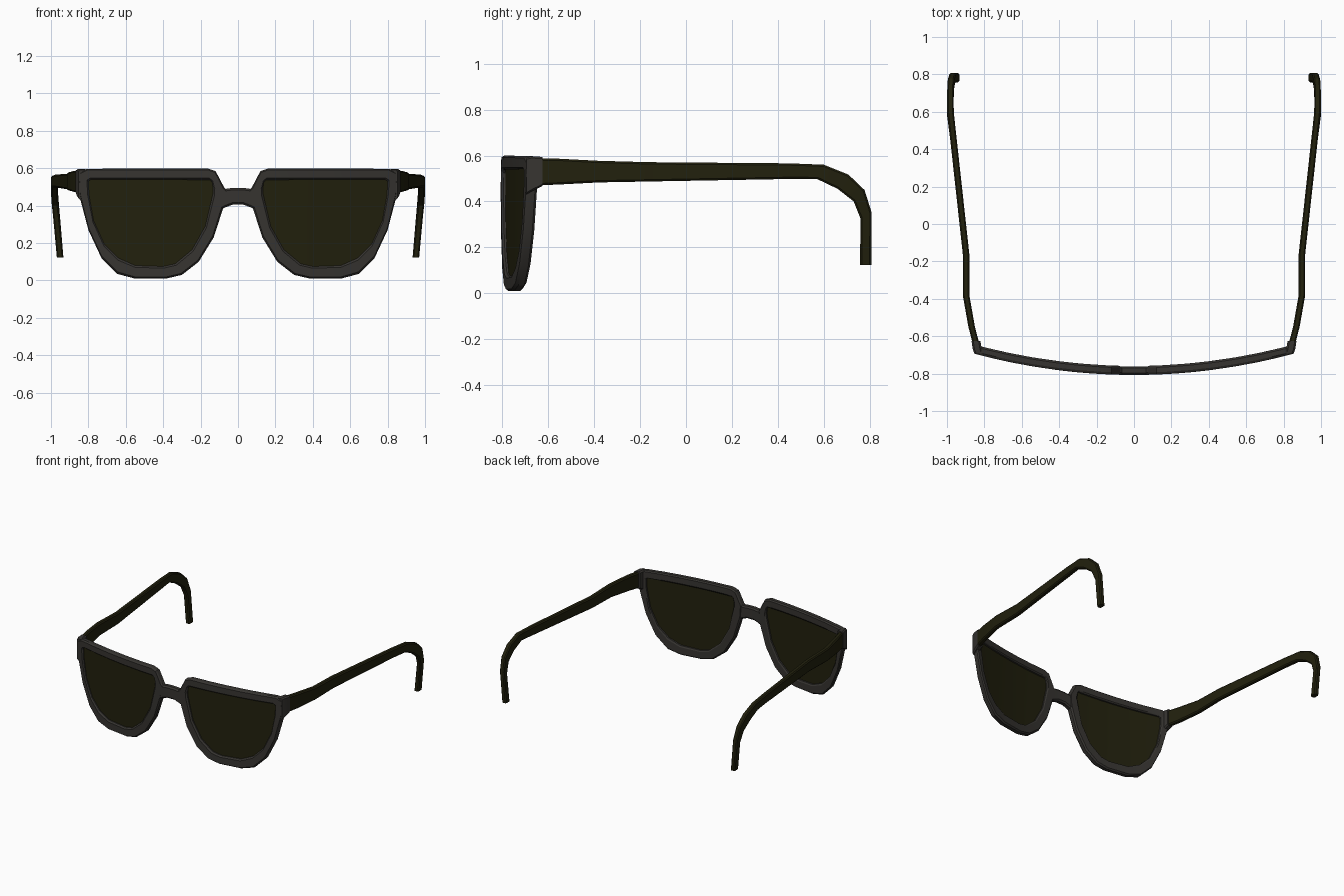
import bpy, bmesh, math
from mathutils import Vector

if "Cube" in bpy.data.objects:
    bpy.data.objects.remove(bpy.data.objects["Cube"])


def material(name, rgb):
    m = bpy.data.materials.new(name)
    m.diffuse_color = (*rgb, 1)
    m.use_nodes = True
    m.node_tree.nodes["Principled BSDF"].inputs["Base Color"].default_value = m.diffuse_color
    return m


FRAME = material("charcoal frame", (0.037, 0.034, 0.030))
DARK = material("dark olive", (0.0155, 0.0145, 0.004))


def wrap(x):
    """Front surface of the curved face-piece."""
    return -0.807 + 0.11 * (x / 0.84) ** 2


def finish(bm, name, mat, mirror=True):
    bmesh.ops.recalc_face_normals(bm, faces=bm.faces)
    me = bpy.data.meshes.new(name)
    bm.to_mesh(me)
    bm.free()
    ob = bpy.data.objects.new(name, me)
    bpy.context.collection.objects.link(ob)
    me.materials.append(mat)
    if mirror:
        ob.modifiers.new("mirror", "MIRROR").use_clip = False
    bpy.ops.object.select_all(action='DESELECT')
    ob.select_set(True)
    bpy.context.view_layer.objects.active = ob
    bpy.ops.object.shade_smooth_by_angle(angle=math.radians(25))
    return ob


def loft(sections, closed=False):
    """Skin equal-length loops; cap the ends unless closed."""
    bm = bmesh.new()
    rings = [[bm.verts.new(p) for p in s] for s in sections]
    n = len(rings[0])
    pairs = list(zip(rings, rings[1:]))
    if closed:
        pairs.append((rings[-1], rings[0]))
    for a, b in pairs:
        for i in range(n):
            j = (i + 1) % n
            bm.faces.new((a[i], a[j], b[j], b[i]))
    if not closed:
        bm.faces.new(rings[0])
        bm.faces.new(rings[-1])
    return bm


# Rim outline: outer x, z and matching inner x, z
RIM = [
    (.12, .585, .138, .525), (.165, .60, .15, .538), (.81, .597, .785, .541),
    (.855, .575, .80, .53), (.85, .46, .797, .46), (.80, .27, .772, .32),
    (.73, .12, .715, .195), (.645, .035, .64, .12), (.55, .01, .55, .08),
    (.385, .01, .40, .075), (.30, .03, .335, .09), (.21, .10, .245, .165),
    (.13, .23, .175, .29), (.075, .40, .135, .46), (.07, .49, .133, .49)]
outline = []
for p, q in zip(RIM, RIM[1:] + RIM[:1]):
    p, q = Vector(p), Vector(q)
    steps = max(1, round((q - p).length / 0.2))
    outline += [p.lerp(q, i / steps) for i in range(steps)]

# Rim: bevelled profile (outer-to-inner fraction, depth) swept around the lens
PROFILE = [(0, .012), (.13, 0), (.86, 0), (1, .010), (1, .042), (.86, .048),
           (.13, .048), (0, .038)]
rings = []
for o in outline:
    ring = []
    for t, d in PROFILE:
        x, z = o[0] + (o[2] - o[0]) * t, o[1] + (o[3] - o[1]) * t
        ring.append((x, wrap(x) + d, z))
    rings.append(ring)
finish(loft(rings, True), "lens_rim", FRAME)

# Lens: flat outline cut into strips, then curved with the frame
bm = bmesh.new()
face = bm.faces.new([bm.verts.new((o[2], 0, o[3])) for o in outline])
for i in range(1, 6):
    bmesh.ops.bisect_plane(bm, geom=bm.verts[:] + bm.edges[:] + bm.faces[:],
                           plane_co=(.135 + i * .11, 0, 0), plane_no=(1, 0, 0))
geo = bmesh.ops.extrude_face_region(bm, geom=bm.faces[:])["geom"]
back = {v for v in geo if isinstance(v, bmesh.types.BMVert)}
for v in bm.verts:
    v.co.y = wrap(v.co.x) + (.030 if v in back else .018)
finish(bm, "lens", DARK)

# Nose bridge: octagonal bar between the rims
bridge = []
for x, lo, hi in [(-.11, .37, .53), (-.065, .392, .49), (-.03, .405, .495),
                  (.03, .405, .495), (.065, .392, .49), (.11, .37, .53)]:
    y, b = wrap(x), .011
    bridge.append([(x, y + b, lo), (x, y, lo + b), (x, y, hi - b), (x, y + b, hi),
                   (x, y + .036, hi), (x, y + .044, hi - b),
                   (x, y + .044, lo + b), (x, y + .036, lo)])
finish(loft(bridge), "nose_bridge", FRAME, mirror=False)


def strap(stations, half):
    """Chamfered strap from stations (x, top y, top z, bottom y, bottom z)."""
    out = []
    for x, ty, tz, by, bz in stations:
        top, bot = Vector((x, ty, tz)), Vector((x, by, bz))
        dn = (bot - top).normalized() * .008
        w, n = Vector((half, 0, 0)), Vector((half * .6, 0, 0))
        out.append([top - n, top + n, top + w + dn, bot + w - dn,
                    bot + n, bot - n, bot - w - dn, top - w + dn])
    return out


# Hinge block at the outer corner of the frame
finish(loft(strap([(.828, -.695, .592, -.695, .43), (.838, -.67, .597, -.67, .445),
                   (.845, -.625, .594, -.625, .467)], .024)), "hinge_block", FRAME)

# Temple arm with the ear hook
finish(loft(strap([
    (.842, -.65, .588, -.65, .470), (.868, -.55, .586, -.55, .474),
    (.898, -.38, .577, -.38, .483), (.898, -.16, .571, -.16, .487),
    (.965, .45, .566, .45, .498), (.981, .60, .560, .57, .498),
    (.982, .707, .517, .66, .455), (.978, .777, .450, .73, .400),
    (.970, .807, .355, .760, .325), (.951, .807, .123, .757, .123)], .0175)),
    "temple_arm", DARK)
